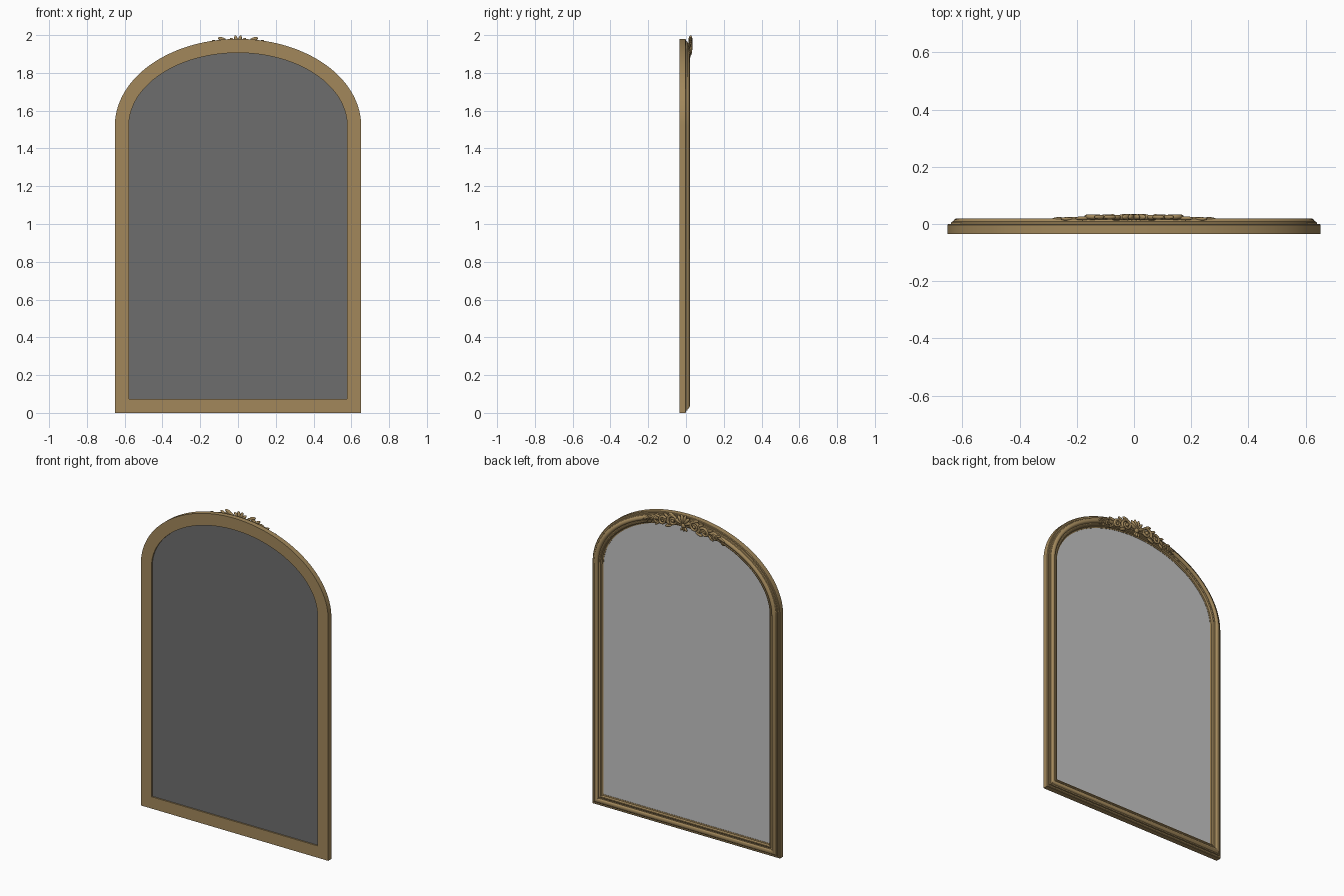
import bpy, bmesh, math
from mathutils import Vector, Matrix

if "Cube" in bpy.data.objects:
    bpy.data.objects.remove(bpy.data.objects["Cube"])

HALF, SPRING, RISE, STEPS = 0.652, 1.52, 0.46, 56


def material(name, rgb):
    m = bpy.data.materials.new(name)
    m.diffuse_color = (*rgb, 1)
    m.use_nodes = True
    m.node_tree.nodes["Principled BSDF"].inputs["Base Color"].default_value = m.diffuse_color
    return m


GOLD = material("antique gold", (0.36, 0.245, 0.105))
SILVER = material("mirror silver", (0.56, 0.56, 0.56))
GREY = material("backing grey", (0.155, 0.155, 0.155))


def outline(d):
    """Arched outline moved inward by d, as (x, z) points."""
    a, b = HALF - d, RISE - d
    pts = [(-a, d), (a, d)]
    for i in range(STEPS + 1):
        t = math.pi * i / STEPS
        pts.append((a * math.cos(t), SPRING + b * math.sin(t)))
    return pts


def finish(obj, mat, angle=35):
    obj.data.materials.clear()
    obj.data.materials.append(mat)
    bpy.ops.object.select_all(action='DESELECT')
    obj.select_set(True)
    bpy.context.view_layer.objects.active = obj
    bpy.ops.object.shade_smooth_by_angle(angle=math.radians(angle))
    return obj


def from_bmesh(name, bm, mat):
    bmesh.ops.recalc_face_normals(bm, faces=bm.faces)
    me = bpy.data.meshes.new(name)
    bm.to_mesh(me)
    bm.free()
    obj = bpy.data.objects.new(name, me)
    bpy.context.collection.objects.link(obj)
    return finish(obj, mat)


# Moulded frame: (inset, y) profile swept round the arch
profile = [(0, -0.035), (0, -0.003), (0.004, 0.0), (0.012, 0.0), (0.014, 0.007),
           (0.020, 0.009), (0.024, 0.015), (0.030, 0.019), (0.036, 0.020),
           (0.042, 0.018), (0.046, 0.013), (0.047, 0.007), (0.054, 0.007),
           (0.058, 0.010), (0.063, 0.009), (0.066, 0.004), (0.067, -0.003),
           (0.074, -0.005), (0.074, -0.035)]
bm = bmesh.new()
rings = [[bm.verts.new((x, y, z)) for x, z in outline(d)] for d, y in profile]
for r, ring in enumerate(rings):
    nxt = rings[(r + 1) % len(rings)]
    for i in range(len(ring)):
        j = (i + 1) % len(ring)
        bm.faces.new((ring[i], ring[j], nxt[j], nxt[i]))
from_bmesh("frame_moulding", bm, GOLD)


# Mirror glass (+y side) and backing board (-y side)
def plate(name, y0, y1, mat):
    bm = bmesh.new()
    lo, hi = ([bm.verts.new((x, y, z)) for x, z in outline(0.070)] for y in (y0, y1))
    bm.faces.new(lo)
    bm.faces.new(hi)
    for i in range(len(lo)):
        j = (i + 1) % len(lo)
        bm.faces.new((lo[i], lo[j], hi[j], hi[i]))
    return from_bmesh(name, bm, mat)


plate("mirror_glass", -0.016, -0.007, SILVER)
plate("backing_board", -0.026, -0.017, GREY)


# Crest ornament: (u, v) runs along the middle of the arch moulding
def arch(u, v, y):
    a, b = HALF - 0.037, RISE - 0.037
    return Vector((u, y, SPRING + b * math.sqrt(1 - (u / a) ** 2) + v))


def tube(name, pts, y, radii):
    """Tapered round bar through (u, v) points."""
    cu = bpy.data.curves.new(name, 'CURVE')
    cu.dimensions = '3D'
    cu.bevel_depth = 1
    cu.bevel_resolution = 2
    cu.use_fill_caps = True
    sp = cu.splines.new('POLY')
    sp.points.add(len(pts) - 1)
    for k, (u, v) in enumerate(pts):
        sp.points[k].co = (*arch(u, v, y), 1)
        f = k / (len(pts) - 1)
        sp.points[k].radius = radii[0] + (radii[1] - radii[0]) * f
    obj = bpy.data.objects.new(name, cu)
    bpy.context.collection.objects.link(obj)
    bpy.ops.object.select_all(action='DESELECT')
    obj.select_set(True)
    bpy.context.view_layer.objects.active = obj
    bpy.ops.object.convert(target='MESH')
    return finish(bpy.context.view_layer.objects.active, GOLD, 60)


def lobe(name, u, v, y, length, width, depth, angle):
    """Flattened bead or leaf; angle is its tilt from straight up."""
    bm = bmesh.new()
    bmesh.ops.create_uvsphere(bm, u_segments=14, v_segments=8, radius=1)
    bm.transform(Matrix.Translation(arch(u, v, y)) @ Matrix.Rotation(math.radians(angle), 4, 'Y')
                 @ Matrix.Diagonal((width, depth, length, 1)))
    return from_bmesh(name, bm, GOLD)


def spiral(cu, cv, r0, r1, start, turns, n=34):
    out = []
    for i in range(n):
        f = i / (n - 1)
        t = math.radians(start) + turns * 2 * math.pi * f
        r = r0 + (r1 - r0) * f
        out.append((cu + r * math.cos(t), cv + r * math.sin(t)))
    return out


# (name, centre u, v, outer radius, inner radius, start angle, turns, y, bar radii)
scrolls = [("large_scroll", 0.075, 0.002, 0.036, 0.010, -40, 1.5, 0.024, (0.009, 0.006)),
           ("middle_scroll", 0.145, -0.006, 0.027, 0.008, 150, -1.4, 0.025, (0.009, 0.005)),
           ("end_scroll", 0.212, -0.010, 0.017, 0.005, 150, -1.3, 0.019, (0.006, 0.004))]
# (name, u, v, y, length, width, depth, angle)
leaves = [("scroll_eye", 0.075, 0.002, 0.024, 0.011, 0.011, 0.011, 0),
          ("scroll_eye", 0.145, -0.006, 0.024, 0.009, 0.009, 0.010, 0),
          ("upper_leaf", 0.085, 0.040, 0.024, 0.022, 0.010, 0.008, 75),
          ("upper_leaf", 0.118, 0.026, 0.024, 0.024, 0.009, 0.008, 60),
          ("lower_leaf", 0.105, -0.034, 0.022, 0.026, 0.009, 0.008, 110),
          ("upper_leaf", 0.180, 0.018, 0.020, 0.026, 0.008, 0.007, 75),
          ("lower_leaf", 0.185, -0.028, 0.018, 0.022, 0.007, 0.007, 125),
          ("tip_leaf", 0.235, 0.012, 0.018, 0.022, 0.007, 0.006, 85),
          ("tip_leaf", 0.262, 0.004, 0.018, 0.026, 0.006, 0.006, 115)]
for s, side in ((1, "right"), (-1, "left")):
    for name, cu, cv, r0, r1, a, turns, y, radii in scrolls:
        pts = [(s * u, v) for u, v in spiral(cu, cv, r0, r1, a, turns)]
        tube(f"{name}_{side}", pts, y, radii)
    # Flowing stem linking the scrolls out to the tip
    stem = [(s * (0.04 + 0.24 * i / 24), -0.006 + 0.018 * math.sin(i * 0.75)) for i in range(25)]
    tube(f"stem_{side}", stem, 0.019, (0.010, 0.003))
    for name, u, v, y, ln, w, dp, ang in leaves:
        lobe(f"{name}_{side}", s * u, v, y, ln, w, dp, s * ang)

# Central shell: fan of lobes, boss and pendant
for ang in (-68, -40, -14, 14, 40, 68):
    t = math.radians(ang)
    lobe("shell_lobe", 0.034 * math.sin(t), -0.006 + 0.034 * math.cos(t), 0.024,
         0.0295, 0.0105, 0.011, ang)
lobe("shell_boss", 0, -0.012, 0.024, 0.015, 0.017, 0.011, 0)
for ang in (-35, 0, 35):
    t = math.radians(ang)
    lobe("shell_pendant", -0.022 * math.sin(t), -0.030 - 0.006 * math.cos(t), 0.021,
         0.016, 0.007, 0.008, ang)
